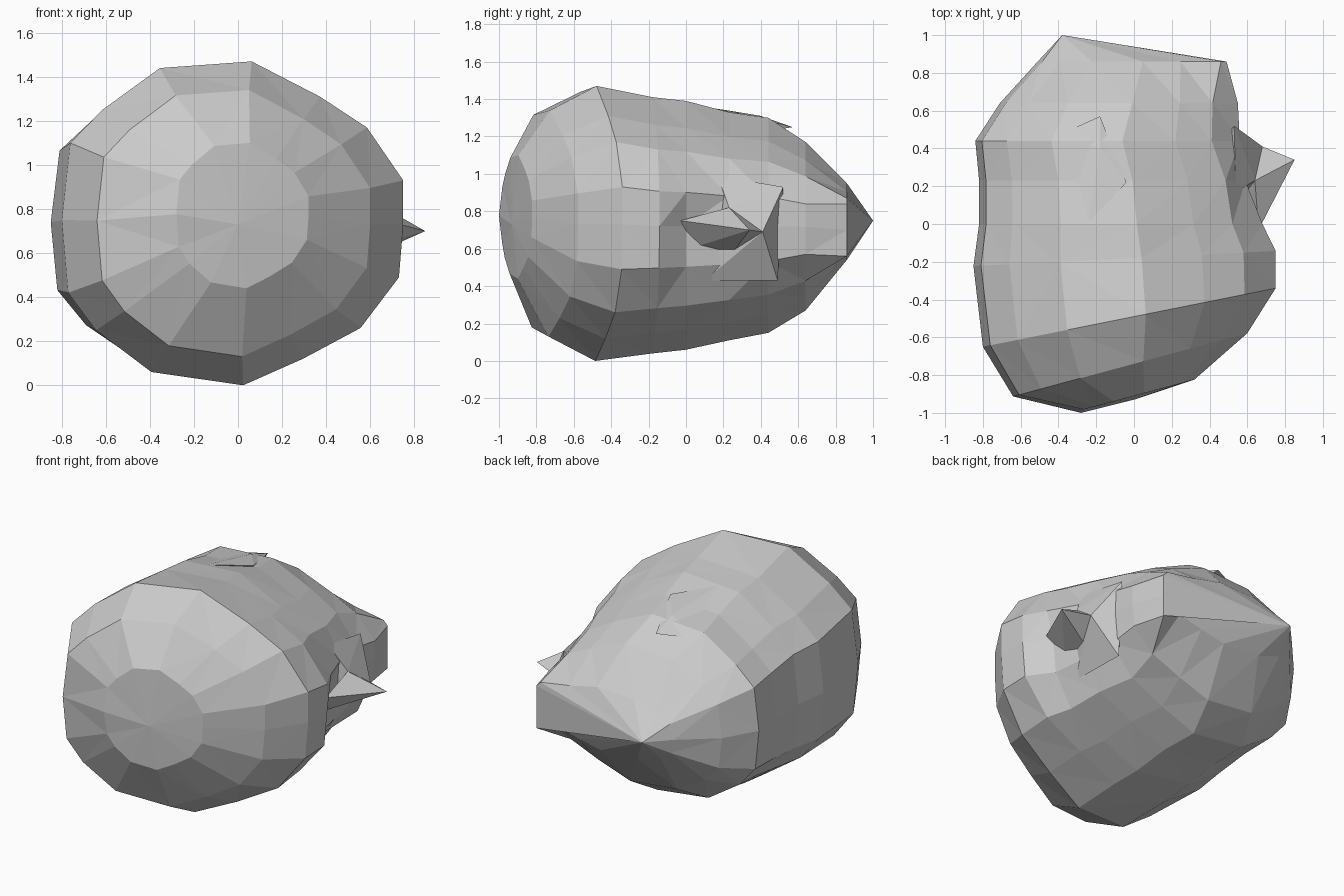
import bpy, bmesh

# Outline of the widest cross-section, seen from the front (x, z)
PROFILE = [(0.04, 1.47), (0.36, 1.31), (0.58, 1.17), (0.75, 0.93), (0.75, 0.73),
           (0.73, 0.49), (0.55, 0.26), (0.28, 0.12), (0.0, 0.0), (-0.43, 0.06),
           (-0.69, 0.25), (-0.82, 0.42), (-0.85, 0.75), (-0.81, 1.10),
           (-0.66, 1.25), (-0.39, 1.44)]

# Stations front to back: y at x=0, slant, x min, x max, z min, z max
STATIONS = [(-0.91, 0.27, -0.28, 0.32, 0.44, 1.10),
            (-0.74, 0.27, -0.64, 0.60, 0.13, 1.34),
            (-0.49, 0.20, -0.80, 0.75, 0.00, 1.47),
            (-0.18, 0.05, -0.85, 0.75, 0.04, 1.41),
            (0.00, 0.00, -0.82, 0.68, 0.06, 1.39),
            (0.23, 0.00, -0.82, 0.64, 0.11, 1.33),
            (0.44, 0.00, -0.84, 0.56, 0.15, 1.30),
            (0.64, 0.00, -0.71, 0.55, 0.27, 1.17),
            (0.86, 0.00, -0.51, 0.49, 0.54, 0.95)]


def finish(bm, name):
    bmesh.ops.recalc_face_normals(bm, faces=bm.faces[:])
    mesh = bpy.data.meshes.new(name)
    bm.to_mesh(mesh)
    bm.free()
    obj = bpy.data.objects.new(name, mesh)
    bpy.context.collection.objects.link(obj)
    return obj


def hull(name, points):
    bm = bmesh.new()
    for p in points:
        bm.verts.new(p)
    bmesh.ops.convex_hull(bm, input=bm.verts[:])
    loose = [v for v in bm.verts if not v.link_faces]
    bmesh.ops.delete(bm, geom=loose, context='VERTS')
    return finish(bm, name)


# Boulder body: lofted rings closed by a front fan and a pointed back
SQUARE_BACK = {2: (0.46, 0.87), 3: (0.49, 0.84), 4: (0.49, 0.70), 5: (0.49, 0.56)}
bm = bmesh.new()
rings = []
for s, (y, slant, x0, x1, z0, z1) in enumerate(STATIONS):
    ring = []
    for i, (px, pz) in enumerate(PROFILE):
        x = x0 + (px + 0.85) / 1.6 * (x1 - x0)
        z = z0 + pz / 1.47 * (z1 - z0)
        if s in (4, 5) and i in (4, 5) or s == 5 and i == 3:
            x -= 0.05                        # hollow around the side spike
        if s == len(STATIONS) - 1 and i in SQUARE_BACK:
            x, z = SQUARE_BACK[i]            # upright edge at the back right
        yy = y + slant * x
        if s == 0 and i == 12:
            yy = -1.0                        # foremost corner
        ring.append(bm.verts.new((x, yy, z)))
    rings.append(ring)
n = len(PROFILE)
for a, b in zip(rings, rings[1:]):
    for i in range(n):
        j = (i + 1) % n
        bm.faces.new((a[i], a[j], b[j], b[i]))
for ring, tip in ((rings[0], (0, -0.93, 0.73)), (rings[-1], (-0.38, 1.0, 0.75))):
    v = bm.verts.new(tip)
    for i in range(n):
        bm.faces.new((ring[i], ring[(i + 1) % n], v))
bmesh.ops.triangulate(bm, faces=bm.faces[:])
finish(bm, "boulder_body")

# Sharp spike on the right side
hull("side_spike", [(0.66, -0.03, 0.75), (0.64, 0.23, 0.82), (0.68, 0.41, 0.69),
                    (0.85, 0.34, 0.70), (0.58, 0.05, 0.61), (0.58, 0.25, 0.58)])

# Angular lump behind and below the spike
hull("side_lump", [(0.64, 0.23, 0.82), (0.68, 0.41, 0.69), (0.53, 0.52, 0.93),
                   (0.53, 0.49, 0.43), (0.58, 0.23, 0.56), (0.54, 0.10, 0.43),
                   (0.54, 0.17, 0.99), (0.40, 0.35, 0.70)])

# Low chipped ledge on the top
hull("top_ledge", [(-0.24, 0.01, 1.37), (-0.04, 0.22, 1.34), (-0.18, 0.40, 1.31),
                   (-0.18, 0.57, 1.25), (-0.38, 0.48, 1.24), (-0.12, 0.28, 1.20)])
